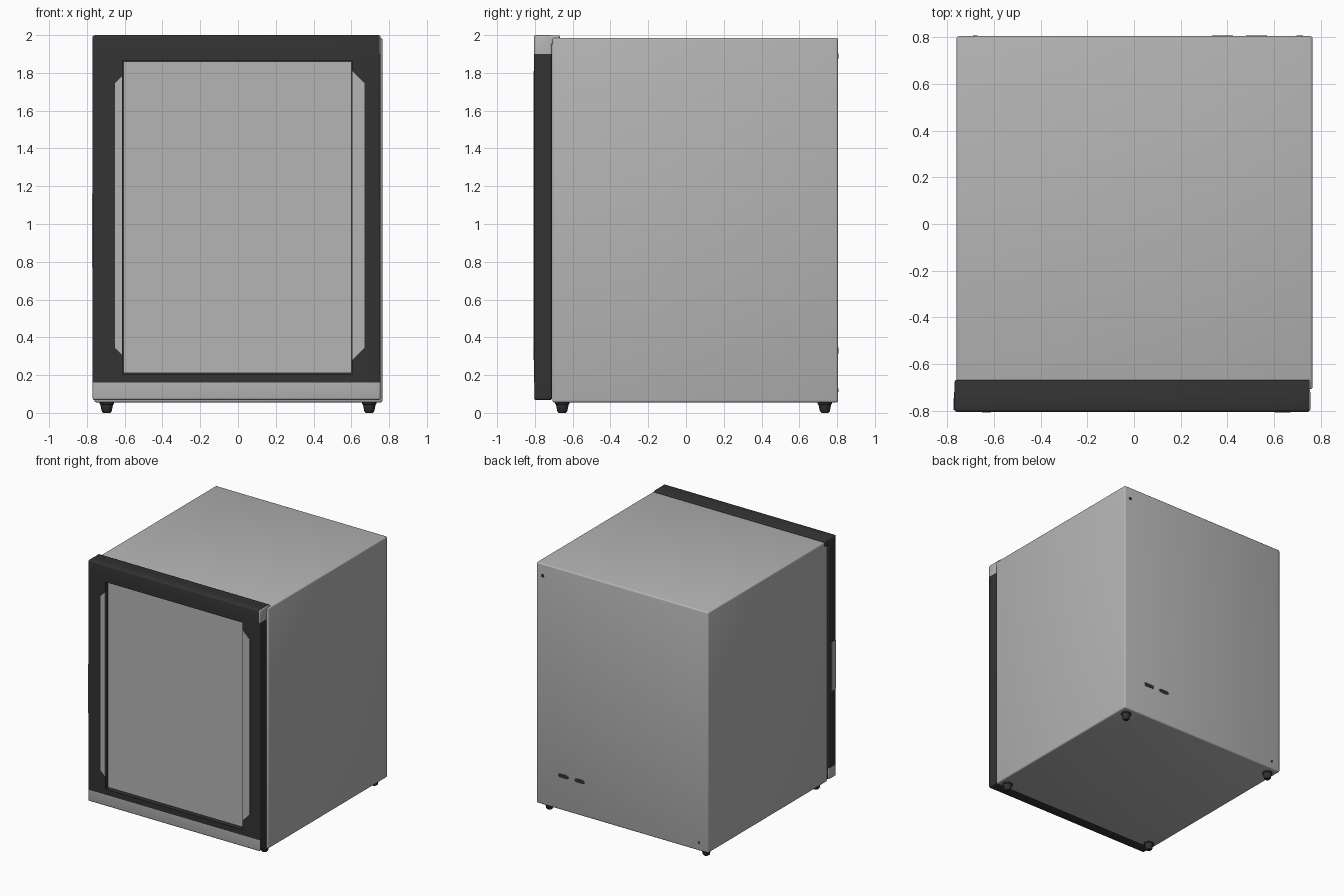
import bpy, bmesh, math
from mathutils import Vector

if "Cube" in bpy.data.objects:
    bpy.data.objects.remove(bpy.data.objects["Cube"])


def material(name, v):
    m = bpy.data.materials.new(name)
    m.diffuse_color = (v, v, v, 1)
    m.use_nodes = True
    m.node_tree.nodes["Principled BSDF"].inputs["Base Color"].default_value = m.diffuse_color
    return m


GREY = material("silver grey", 0.46)
DARK = material("charcoal", 0.033)


def finish(name, bm, mats):
    bmesh.ops.recalc_face_normals(bm, faces=bm.faces)
    me = bpy.data.meshes.new(name)
    bm.to_mesh(me)
    bm.free()
    ob = bpy.data.objects.new(name, me)
    bpy.context.collection.objects.link(ob)
    for m in mats:
        me.materials.append(m)
    return ob


def smooth(ob):
    bpy.ops.object.select_all(action='DESELECT')
    bpy.context.view_layer.objects.active = ob
    ob.select_set(True)
    bpy.ops.object.shade_smooth_by_angle(angle=math.radians(35))


def box(name, lo, hi, mats, bevel=0.0):
    bm = bmesh.new()
    bmesh.ops.create_cube(bm, size=1)
    for v in bm.verts:
        v.co = Vector([(a + b) / 2 + c * (b - a) for a, b, c in zip(lo, hi, v.co)])
    if bevel:
        bmesh.ops.bevel(bm, geom=bm.edges[:], offset=bevel, segments=3,
                        profile=0.5, affect='EDGES')
    ob = finish(name, bm, mats)
    smooth(ob)
    return ob


def plate(name, pts, y0, y1, mat):
    """Polygon in the xz plane extruded from y0 to y1."""
    bm = bmesh.new()
    f = bm.faces.new([bm.verts.new((x, y0, z)) for x, z in pts])
    r = bmesh.ops.extrude_face_region(bm, geom=[f])
    vs = [g for g in r["geom"] if isinstance(g, bmesh.types.BMVert)]
    bmesh.ops.translate(bm, verts=vs, vec=(0, y1 - y0, 0))
    return finish(name, bm, [mat])


def oval(cx, cz, half_w, r, n=8):
    """Stadium outline; half_w = 0 gives a circle."""
    pts = []
    for side in (1, -1):
        for i in range(n + 1 if half_w else n):
            a = -math.pi / 2 + math.pi * i / n + (0 if side > 0 else math.pi)
            pts.append((cx + side * half_w + r * math.cos(a), cz + r * math.sin(a)))
    return pts


# cabinet
box("cabinet", (-0.76, -0.708, 0.055), (0.765, 0.805, 1.986), [GREY], 0.012)

# door slab with a shallow window recess
door = box("door", (-0.77, -0.805, 0.068), (0.755, -0.709, 2.0), [GREY, DARK], 0.012)
cutter = box("recess_cutter", (-0.612, -0.9, 0.205), (0.605, -0.765, 1.865), [DARK])
cutter.hide_render = True
mod = door.modifiers.new("recess", 'BOOLEAN')
mod.operation = 'DIFFERENCE'
mod.object = cutter
bpy.context.view_layer.objects.active = door
bpy.ops.object.modifier_apply(modifier="recess")
bpy.data.objects.remove(cutter)

# door colours: grey kick strip on front and left, grey upper right end
bm = bmesh.new()
bm.from_mesh(door.data)
for z in (0.16, 1.9):
    bmesh.ops.bisect_plane(bm, geom=bm.verts[:] + bm.edges[:] + bm.faces[:],
                           plane_co=(0, 0, z), plane_no=(0, 0, 1))
for f in bm.faces:
    c, n = f.calc_center_median(), f.normal
    strip = c.z < 0.16 and (n.y < -0.3 or n.x < -0.3)
    end = c.z > 1.9 and n.x > 0.3
    f.material_index = 0 if strip or end else 1
bm.to_mesh(door.data)
bm.free()
smooth(door)

# lip on top of the door, overlapping the cabinet
lip = box("door_top_lip", (-0.768, -0.795, 1.95), (0.754, -0.668, 1.999), [GREY, DARK], 0.008)
for p in lip.data.polygons:
    p.material_index = 0 if p.normal.x > 0.3 else 1

# window panel
box("window_panel", (-0.607, -0.78, 0.211), (0.600, -0.76, 1.859), [GREY])

# chamfered side plates flush with the frame
for name, x_in, x_out in (("left_side_plate", -0.613, -0.652),
                          ("right_side_plate", 0.604, 0.670)):
    d = abs(x_out - x_in)
    plate(name, [(x_in, 0.345 - d), (x_out, 0.345), (x_out, 1.745), (x_in, 1.745 + d)],
          -0.808, -0.77, GREY)

# grip plate on the left door edge
box("door_grip", (-0.773, -0.797, 0.77), (-0.76, -0.745, 1.16), [GREY])

# back slots and screw holes
for name, x, z, w, r in (("back_slot_a", 0.525, 0.33, 0.03, 0.015),
                         ("back_slot_b", 0.38, 0.33, 0.03, 0.015),
                         ("upper_screw_hole", 0.71, 1.89, 0, 0.013),
                         ("lower_screw_hole", -0.68, 0.12, 0, 0.01)):
    plate(name, oval(x, z, w, r), 0.802, 0.807, DARK)

# tapered feet with a small rounded sole
FOOT = [(0.018, 0.0), (0.026, 0.008), (0.034, 0.045), (0.038, 0.048), (0.038, 0.06)]
for x in (-0.695, 0.695):
    for y in (-0.655, 0.735):
        bm = bmesh.new()
        n = 20
        rings = [[bm.verts.new((x + r * math.cos(2 * math.pi * i / n),
                                y + r * math.sin(2 * math.pi * i / n), z))
                  for i in range(n)] for r, z in FOOT]
        for a, b in zip(rings, rings[1:]):
            for i in range(n):
                j = (i + 1) % n
                bm.faces.new((a[i], a[j], b[j], b[i]))
        bm.faces.new(rings[0])
        bm.faces.new(rings[-1])
        smooth(finish("foot", bm, [DARK]))
